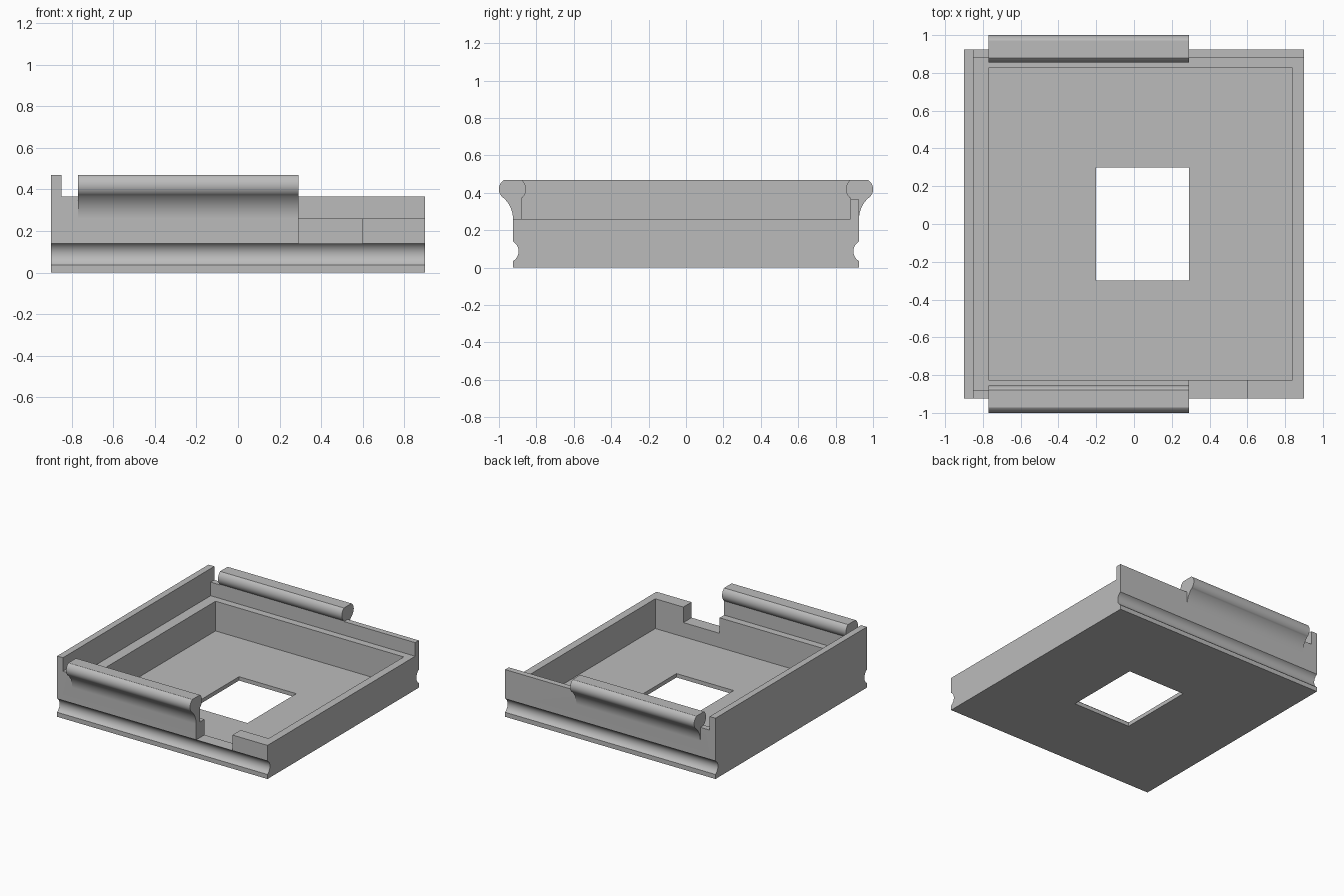
import bpy
import bmesh
from math import cos, sin, radians

cube = bpy.data.objects.get("Cube")
if cube:
    bpy.data.objects.remove(cube)

grey = bpy.data.materials.new("plain grey")
grey.use_nodes = True
COLOR = (0.5, 0.5, 0.5, 1)
grey.diffuse_color = COLOR
grey.node_tree.nodes["Principled BSDF"].inputs["Base Color"].default_value = COLOR


def arc(cy, cz, r, start, end, n=16):
    angles = [radians(start + (end - start) * i / n) for i in range(n + 1)]
    return [(cy + r * cos(a), cz + r * sin(a)) for a in angles]


def extrude(name, profile, x0, x1):
    """Extrude a closed (y, z) profile along x."""
    bm = bmesh.new()
    face = bm.faces.new([bm.verts.new((x0, y, z)) for y, z in profile])
    ext = bmesh.ops.extrude_face_region(bm, geom=[face])["geom"]
    moved = [v for v in ext if isinstance(v, bmesh.types.BMVert)]
    bmesh.ops.translate(bm, vec=(x1 - x0, 0, 0), verts=moved)
    bmesh.ops.recalc_face_normals(bm, faces=bm.faces)
    mesh = bpy.data.meshes.new(name)
    bm.to_mesh(mesh)
    bm.free()
    mesh.materials.append(grey)
    obj = bpy.data.objects.new(name, mesh)
    bpy.context.collection.objects.link(obj)
    return obj


def box(name, x0, x1, y0, y1, z0, z1):
    return extrude(name, [(y0, z0), (y1, z0), (y1, z1), (y0, z1)], x0, x1)


def combine(target, tool, operation):
    """Apply a boolean and discard the tool object."""
    tool.hide_render = True
    mod = target.modifiers.new(operation.lower(), "BOOLEAN")
    mod.operation, mod.solver, mod.object = operation, "EXACT", tool
    bpy.context.view_layer.objects.active = target
    bpy.ops.object.modifier_apply(modifier=mod.name)
    bpy.data.objects.remove(tool)


def mirrored(half):
    return half + [(-y, z) for y, z in reversed(half)]


W, RIM, LEDGE, WALL, TOP = 0.925, 0.88, 0.26, 0.365, 0.47

# Tray body: grooved sides and raised thin rims
half = [(W, 0)] + arc(0.956, 0.0875, 0.0609, 239.5, 120.5)
half += [(W, WALL), (RIM, WALL), (RIM, LEDGE)]
tray = extrude("tray", mirrored(half), -0.9, 0.9)

# Cavity, floor opening, lowered front rim and side notch
combine(tray, box("cavity", -0.77, 0.84, -0.825, 0.825, 0.03, 0.6), "DIFFERENCE")
combine(tray, box("opening", -0.2, 0.29, -0.298, 0.298, -0.1, 0.1), "DIFFERENCE")
combine(tray, box("low_rim", 0.29, 1, -1, -0.85, LEDGE, 0.6), "DIFFERENCE")
combine(tray, box("notch", 0.29, 0.6, -1, -0.8, 0.14, 0.6), "DIFFERENCE")

# Tall end wall
combine(tray, box("end_wall", -0.9, -0.85, -W, W, 0.2, TOP), "UNION")

# Rounded clip rails on both long sides
clip = [(RIM, 0.22), (RIM, 0.37)]
clip += arc(0.9175, 0.42, 0.0625, 233, 127)
clip += arc(0.942, 0.42, 0.0583, 59, -50)
clip += arc(1.075, 0.26, 0.15, 130, 180)
clip += [(W, 0.22)]
for side in (-1, 1):
    rail = extrude("clip_rail", [(side * y, z) for y, z in clip], -0.77, 0.29)
    combine(tray, rail, "UNION")

# Smooth the curves, keep the edges crisp
bpy.ops.object.select_all(action="DESELECT")
tray.select_set(True)
bpy.context.view_layer.objects.active = tray
bpy.ops.object.shade_smooth_by_angle(angle=radians(25))
